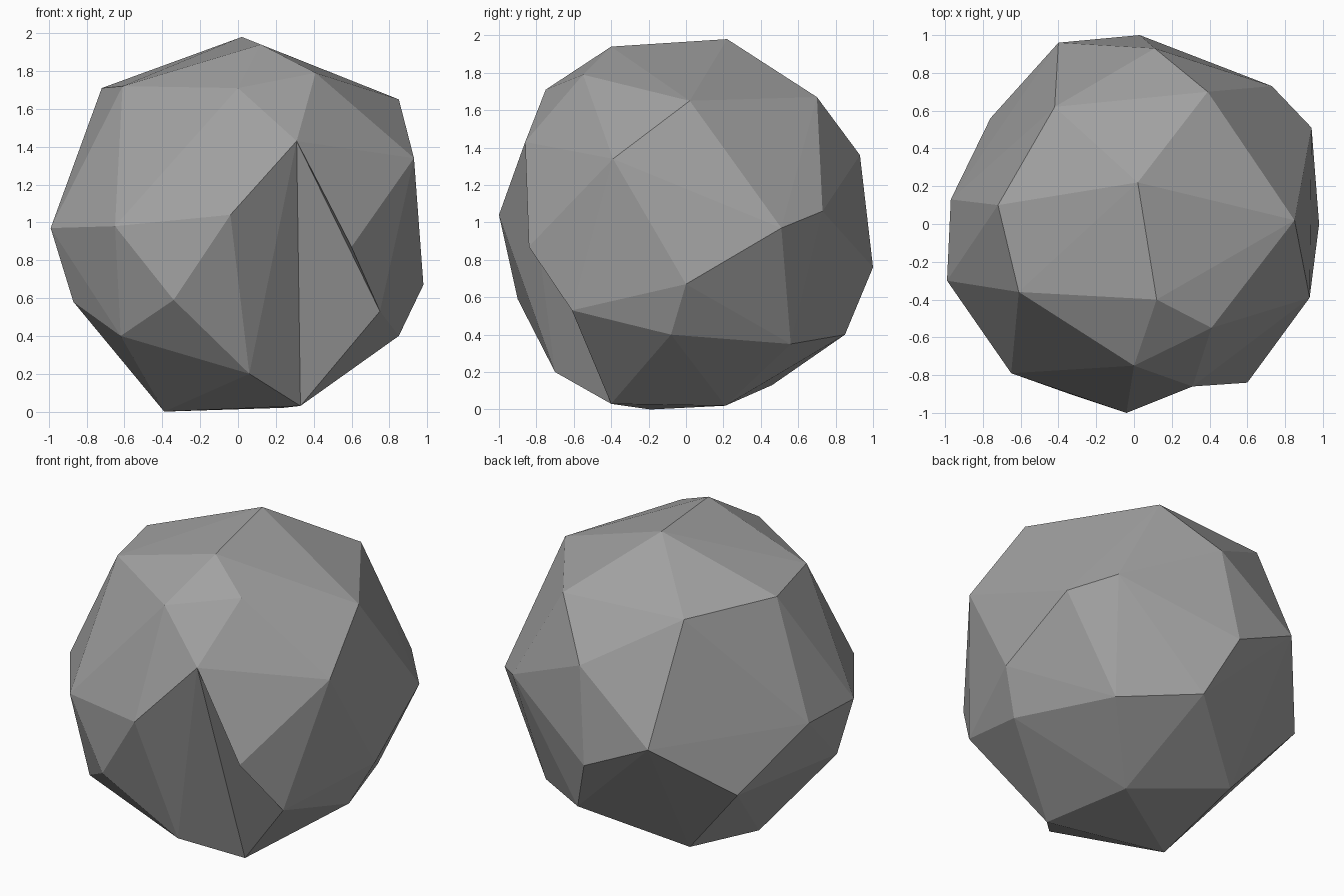
import bpy
import bmesh
from mathutils import Vector

# Remove the default cube only
default_cube = bpy.data.objects.get("Cube")
if default_cube:
    bpy.data.objects.remove(default_cube, do_unlink=True)

CENTRE = Vector((0, 0, 0.98))
ROUNDING = 0.2   # how far corners move toward a ball while facets are chosen

# Corners that border the two chipped notches on the front
notch_top = (0.31, -0.86, 1.43)
notch_lip = (-0.04, -1, 1.04)
notch_foot = (-0.34, -0.9, 0.59)
cheek = (0.6, -0.84, 0.87)
cheek_low = (0.75, -0.61, 0.53)
base_front = (0.33, -0.4, 0.03)
chip_lip = (0.06, -0.7, 0.2)

# Remaining corners, in bands from the top of the rock downwards
crown = [(0.02, 0.22, 1.98), (0.12, -0.4, 1.94)]
shoulder = [
    (0.41, -0.55, 1.79), (0, -0.75, 1.71), (-0.61, -0.36, 1.72),
    (-0.72, 0.1, 1.71), (-0.42, 0.62, 1.68), (0.39, 0.7, 1.67),
    (0.85, 0.02, 1.65),
]
belly = [
    (0.93, -0.39, 1.34), (0.94, 0.51, 0.97), (0.73, 0.73, 1.06),
    (0.11, 0.93, 1.36), (0.03, 1, 0.76), (-0.4, 0.96, 0.96),
    (-0.97, 0.13, 0.97), (-0.99, -0.3, 0.97), (-0.65, -0.79, 0.98),
]
lower = [
    (0.98, 0, 0.67), (0.85, -0.08, 0.4), (0.61, 0.56, 0.35),
    (0.18, 0.85, 0.4), (-0.76, 0.56, 0.61), (-0.87, -0.3, 0.58),
    (-0.62, -0.63, 0.4),
]
base = [(-0.39, -0.19, 0), (0.24, 0.21, 0.02), (-0.35, 0.46, 0.13)]
notches = [notch_top, notch_lip, notch_foot, cheek, cheek_low,
           base_front, chip_lip]


def rounded(point):
    """Move a corner part of the way onto a ball so that no corner is lost."""
    offset = Vector(point) - CENTRE
    return CENTRE + offset.lerp(offset.normalized(), ROUNDING)


def flip_edge(bm, first, second):
    """Swap the diagonal between two facets, which sinks the edge inward."""
    edge = bm.edges.get((first, second))
    if edge and len(edge.link_faces) == 2:
        bmesh.utils.edge_rotate(edge, True)


# Wrap the corners in flat facets
bm = bmesh.new()
corner = {}
for point in crown + shoulder + belly + lower + base + notches:
    corner[point] = bm.verts.new(rounded(point))
bmesh.ops.convex_hull(bm, input=list(bm.verts))
for point, vert in corner.items():
    if vert.is_valid:
        vert.co = point

# Sink the two front notches
flip_edge(bm, corner[notch_lip], corner[cheek])
for neighbour in (cheek, cheek_low):
    flip_edge(bm, corner[chip_lip], corner[neighbour])

bmesh.ops.recalc_face_normals(bm, faces=list(bm.faces))
for face in bm.faces:
    face.smooth = False

mesh = bpy.data.meshes.new("rock")
bm.to_mesh(mesh)
bm.free()
rock = bpy.data.objects.new("rock", mesh)
bpy.context.collection.objects.link(rock)

# Plain grey stone
stone = bpy.data.materials.new("stone grey")
stone.use_nodes = True
grey = (0.36, 0.36, 0.36, 1)
stone.diffuse_color = grey
stone.node_tree.nodes["Principled BSDF"].inputs["Base Color"].default_value = grey
mesh.materials.append(stone)
